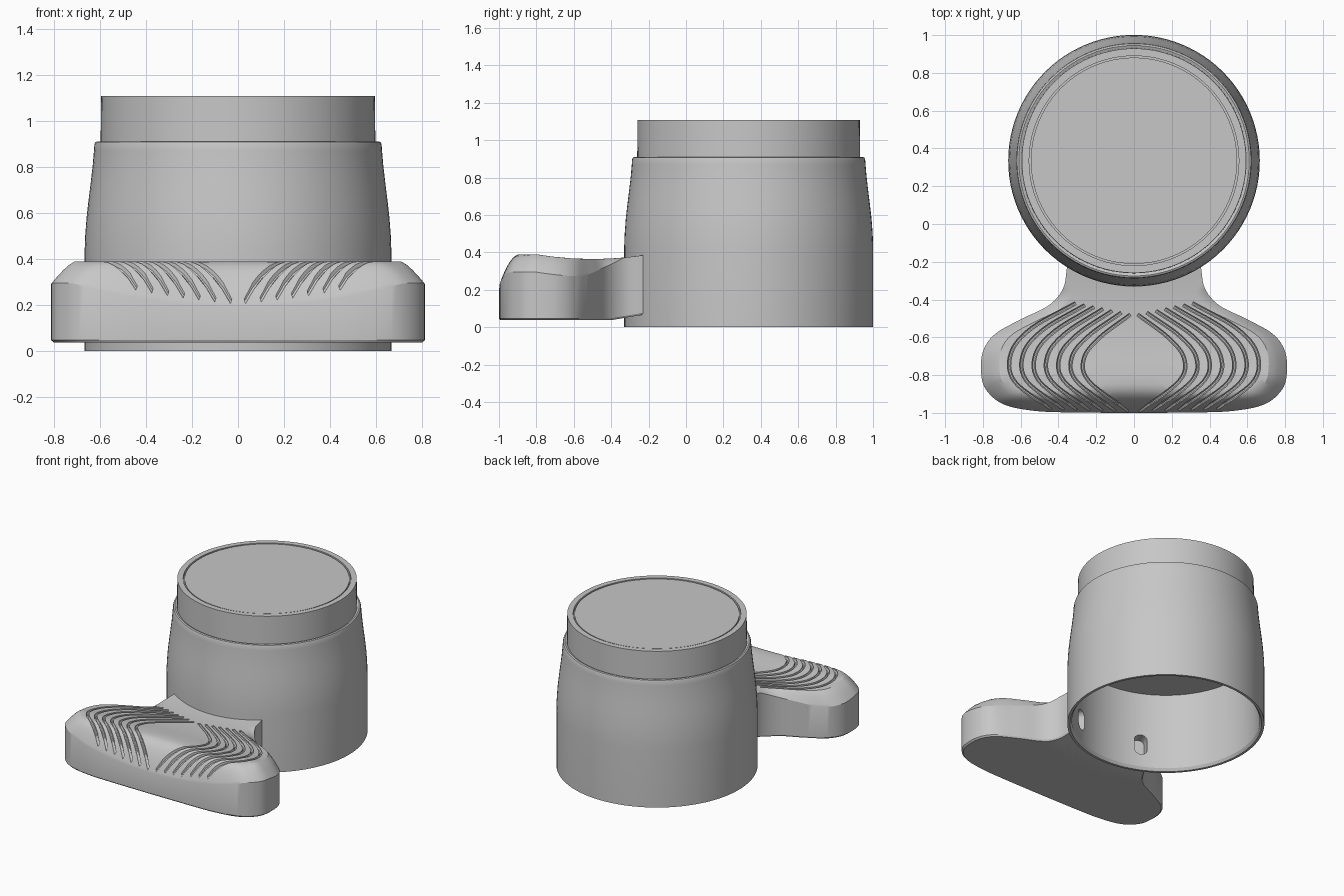
import bpy, bmesh, math
from mathutils import Vector
from mathutils.bvhtree import BVHTree

if "Cube" in bpy.data.objects:
    bpy.data.objects.remove(bpy.data.objects["Cube"])

grey = bpy.data.materials.new("plain grey")
grey.use_nodes = True
grey.diffuse_color = (0.57, 0.57, 0.57, 1)
grey.node_tree.nodes["Principled BSDF"].inputs["Base Color"].default_value = (0.57, 0.57, 0.57, 1)

CUP_Y = 0.335
HUB = Vector((0, -0.62))


def make_object(name, bm):
    bmesh.ops.recalc_face_normals(bm, faces=bm.faces)
    mesh = bpy.data.meshes.new(name)
    bm.to_mesh(mesh)
    bm.free()
    mesh.materials.append(grey)
    ob = bpy.data.objects.new(name, mesh)
    bpy.context.collection.objects.link(ob)
    return ob


def bridge(bm, a, b):
    for i in range(len(a)):
        j = (i + 1) % len(a)
        bm.faces.new((a[i], a[j], b[j], b[i]))


def fan(bm, ring, co):
    tip = bm.verts.new(co)
    for i in range(len(ring)):
        bm.faces.new((ring[i], ring[(i + 1) % len(ring)], tip))


def clamp(v):
    return max(0, min(1, v))


def spline(pts, steps):
    pts = [Vector(p) for p in pts]
    ext = [2 * pts[0] - pts[1]] + pts + [2 * pts[-1] - pts[-2]]
    out = []
    for i in range(1, len(ext) - 2):
        a, b, c, d = ext[i - 1:i + 3]
        for k in range(steps):
            t = k / steps
            out.append(0.5 * (2 * b + (c - a) * t + (2 * a - 5 * b + 4 * c - d) * t ** 2
                              + (3 * b - a - 3 * c + d) * t ** 3))
    return out + [pts[-1]]


def smooth(ob, angle):
    bpy.ops.object.select_all(action='DESELECT')
    ob.select_set(True)
    bpy.context.view_layer.objects.active = ob
    bpy.ops.object.shade_smooth_by_angle(angle=math.radians(angle))


def cut(ob, cutters):
    bpy.context.view_layer.objects.active = ob
    for c in cutters:
        mod = ob.modifiers.new("cut", 'BOOLEAN')
        mod.operation = 'DIFFERENCE'
        mod.solver = 'EXACT'
        mod.object = c
        bpy.ops.object.modifier_apply(modifier=mod.name)


# Hollow cup with shoulder, neck and a cap ring groove: radius, height
profile = [(0.63, 0.585), (0.635, 0.02), (0.648, 0), (0.666, 0), (0.666, 0.42), (0.663, 0.5),
           (0.657, 0.58), (0.648, 0.66), (0.638, 0.74), (0.63, 0.81), (0.625, 0.87), (0.623, 0.897),
           (0.619, 0.907), (0.61, 0.911), (0.596, 0.905), (0.594, 1.108), (0.555, 1.108),
           (0.555, 1.085), (0.546, 1.085), (0.546, 1.105)]
bm = bmesh.new()
SEG = 96
rings = []
for r, z in profile:
    rings.append([bm.verts.new((r * math.cos(2 * math.pi * i / SEG),
                                CUP_Y + r * math.sin(2 * math.pi * i / SEG), z)) for i in range(SEG)])
for a, b in zip(rings, rings[1:]):
    bridge(bm, a, b)
bm.faces.new(rings[0])
bm.faces.new(rings[-1])
cup = make_object("cup_body", bm)

# Thumb lever outline, half drawn then mirrored
half = [(0, -1), (0.3, -0.998), (0.52, -0.99), (0.69, -0.955), (0.785, -0.875), (0.81, -0.78),
        (0.798, -0.67), (0.735, -0.582), (0.6, -0.505), (0.45, -0.43), (0.375, -0.34), (0.355, -0.23)]
right = spline(half, 6)
edge_a = math.asin(0.355 / 0.66)
arc = [Vector((0.66 * math.sin(edge_a * t), CUP_Y - 0.66 * math.cos(edge_a * t)))
       for t in [1 - k / 8 for k in range(1, 16)]]
outline = right + arc + [Vector((-p.x, p.y)) for p in reversed(right[1:])]


def top_height(p, s):
    q = HUB + (p - HUB) * s
    base = min(0.39, 0.365 + 0.025 * ((q.y + 0.5) / 0.3) ** 2)
    wide = clamp((-p.y - 0.85) / 0.12)
    front = wide * max(0, 1 - (p.x / 0.72) ** 2)
    neck = clamp((p.y + 0.55) / 0.22)
    start = 0.88 - 0.08 * wide - 0.2 * front
    drop = 0.095 * (1 - neck) + 0.1 * front
    t = max(0, (s - start) / (1 - start))
    return base - drop * t ** (1.3 + 0.9 * wide)


def lever_ring(bm, s, top, lift):
    ring = []
    for p in outline:
        q = HUB + (p - HUB) * s
        z = top_height(p, s) if top else 0.038 + max(0, q.y + 0.4) * 0.17
        ring.append(bm.verts.new((q.x, q.y, z + lift)))
    return ring


bm = bmesh.new()
levels = [(0.3, False, 0), (0.6, False, 0), (0.85, False, 0), (0.985, False, 0), (1, False, 0.01)]
levels += [(s, True, 0) for s in (1, 0.985, 0.965, 0.94, 0.91, 0.88, 0.84, 0.8, 0.75, 0.68, 0.6, 0.45, 0.25)]
rings = [lever_ring(bm, *level) for level in levels]
for a, b in zip(rings, rings[1:]):
    bridge(bm, a, b)
fan(bm, rings[0], (HUB.x, HUB.y, 0.038))
fan(bm, rings[-1], (HUB.x, HUB.y, top_height(HUB, 0)))
bmesh.ops.recalc_face_normals(bm, faces=bm.faces)
surface = BVHTree.FromBMesh(bm)
lever = make_object("thumb_lever", bm)

# Curved grip grooves, swept as thin tubes over the top surface
outer = [(0.31, -0.42), (0.54, -0.55), (0.65, -0.68), (0.635, -0.83), (0.44, -0.98)]
inner = [(0.02, -0.48), (0.18, -0.6), (0.265, -0.71), (0.24, -0.83), (0.03, -0.992)]
COUNT = 7
bm = bmesh.new()
for side in (1, -1):
    for n in range(COUNT):
        t = n / (COUNT - 1)
        path = spline([Vector(a).lerp(Vector(b), t) for a, b in zip(inner, outer)], 6)
        prev = None
        for i, p in enumerate(path):
            hit = surface.ray_cast(Vector((side * p.x, p.y, 2)), Vector((0, 0, -1)))[0]
            d = (path[min(i + 1, len(path) - 1)] - path[max(i - 1, 0)]).normalized()
            across = Vector((side * d.y, -d.x, 0))
            taper = 0.55 + 0.45 * min(1, i / 6, (len(path) - 1 - i) / 4)
            ring = [bm.verts.new(hit + across * 0.009 * u + Vector((0, 0, 0.02 * taper * w)))
                    for u, w in ((-1, 1), (1, 1), (1, -0.6), (0.4, -1), (-0.4, -1), (-1, -0.6))]
            if prev:
                bridge(bm, prev, ring)
            else:
                bm.faces.new(ring)
            prev = ring
        bm.faces.new(prev)
grooves = make_object("groove_cutter", bm)

# Two rounded slots in the inner wall on the lever side
bm = bmesh.new()
for side in (1, -1):
    a = side * math.radians(24.5)
    out = Vector((math.sin(a), -math.cos(a), 0))
    along = Vector((math.cos(a), math.sin(a), 0))
    loops = []
    for r in (0.58, 0.71):
        loop = []
        for k in range(20):
            b = 2 * math.pi * (k + 0.5) / 20
            up = 0.04 * math.sin(b) + math.copysign(0.035, math.sin(b))
            loop.append(bm.verts.new(Vector((0, CUP_Y, 0.19 + up)) + out * r + along * 0.045 * math.cos(b)))
        loops.append(loop)
        bm.faces.new(loop)
    bridge(bm, *loops)
slots = make_object("slot_cutter", bm)

cut(lever, [grooves, slots])
cut(cup, [slots])
for helper in (grooves, slots):
    bpy.data.objects.remove(helper)
smooth(cup, 30)
smooth(lever, 25)
